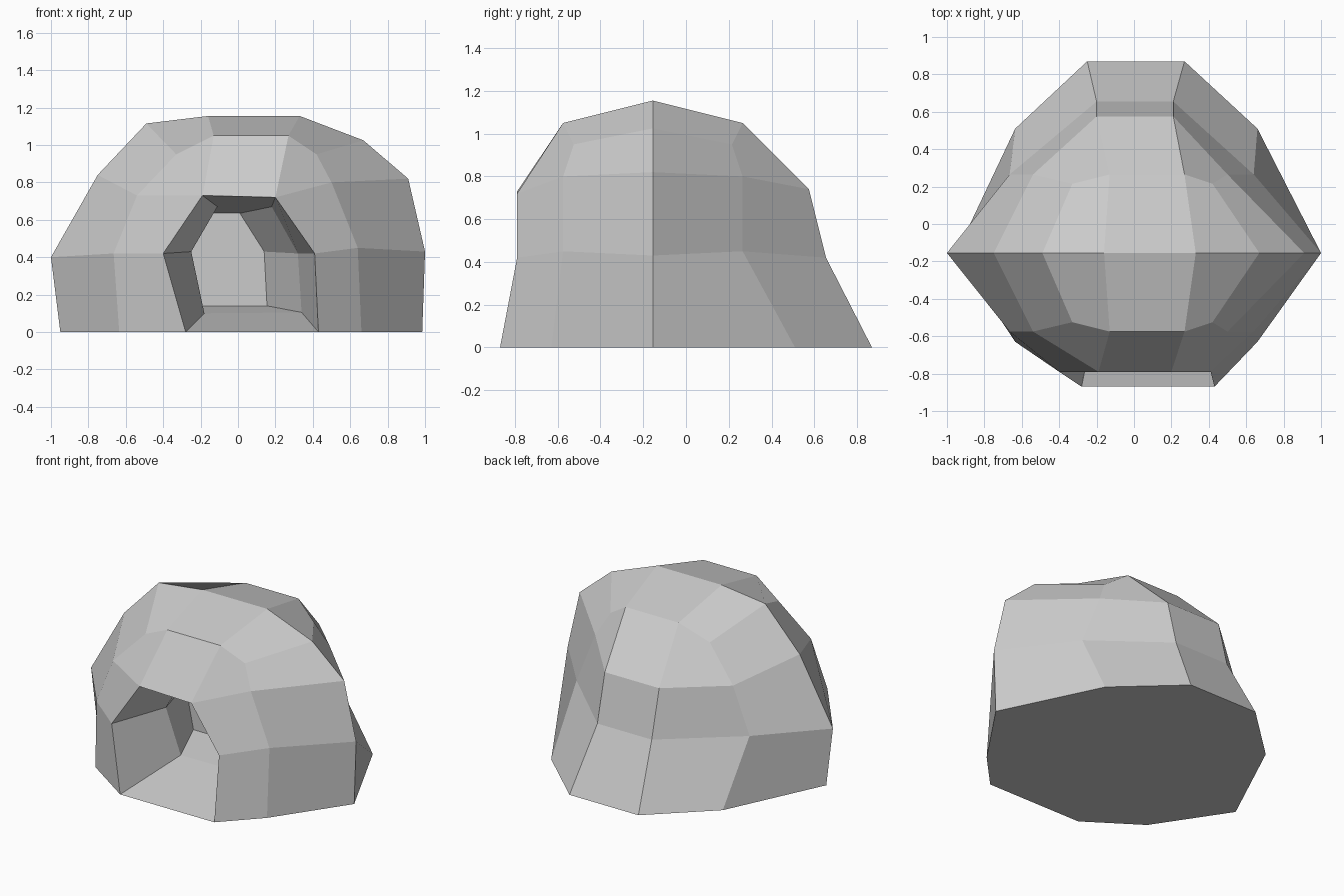
import bpy
import bmesh

if "Cube" in bpy.data.objects:
    bpy.data.objects.remove(bpy.data.objects["Cube"])

bm = bmesh.new()


def ring(points):
    return [bm.verts.new(p) for p in points]


def tube(a, b):
    # quads between two arches with the same point count
    for i in range(len(a) - 1):
        bm.faces.new((a[i], a[i + 1], b[i + 1], b[i]))


def taper(big, small):
    # joins a 10-point arch to a 6-point arch; two shoulder quads absorb the difference
    for outer, inner in (((0, 1), (1, 0)), ((1, 2), (2, 1)), ((2, 3, 4), (2,)),
                         ((4, 5), (3, 2)), ((5, 6, 7), (3,)),
                         ((7, 8), (4, 3)), ((8, 9), (5, 4))):
        bm.faces.new([big[i] for i in outer] + [small[i] for i in inner])


# widest arch (x, z), just in front of the middle
crown = [(-.95, 0), (-1, .40), (-.75, .84), (-.49, 1.115), (-.16, 1.155),
         (.33, 1.155), (.67, 1.025), (.91, .82), (1, .43), (.985, 0)]
mid = ring([(x, -.155, z) for x, z in crown])

# shoulder arch (x, z) with its distance from the widest arch, used front and back
shoulder = [(-.635, 0), (-.665, .42), (-.54, .73), (-.33, .95), (-.13, 1.05),
            (.27, 1.05), (.42, .95), (.50, .80), (.64, .45), (.66, 0)]
depth = [.475, .42, .42, .37, .42, .42, .37, .42, .42, .475]
front = ring([(x, -.155 - d, z) for (x, z), d in zip(shoulder, depth)])
back = ring([(x, -.155 + (.665 if z == 0 else d), z)
             for (x, z), d in zip(shoulder, depth)])

# cave mouth and the back buttress
mouth = ring([(-.28, -.87, 0), (-.40, -.79, .42), (-.19, -.79, .73),
              (.20, -.79, .72), (.41, -.79, .42), (.43, -.87, 0)])
rear = ring([(-.25, .87, 0), (-.20, .655, .42), (-.20, .575, .74),
             (.21, .575, .74), (.21, .655, .42), (.27, .87, 0)])

# tunnel arches, bending to the left as they go in
throat = ring([(-.18, -.36, .10), (-.25, -.42, .43), (-.11, -.42, .67),
               (.18, -.42, .67), (.32, -.42, .42), (.34, -.36, .105)])
end = ring([(-.28, -.08, .14), (-.34, -.08, .43), (-.22, -.08, .635),
            (.01, -.08, .635), (.14, -.08, .43), (.155, -.08, .14)])

# outer shell
tube(mid, front)
tube(mid, back)
taper(front, mouth)
taper(back, rear)
bm.faces.new((rear[0], rear[1], rear[4], rear[5]))
bm.faces.new((rear[1], rear[2], rear[3], rear[4]))

# tunnel walls, floor ramp and end wall
for a, b in ((mouth, throat), (throat, end)):
    tube(a, b)
    bm.faces.new((a[0], a[5], b[5], b[0]))
bm.faces.new(end)

# flat underside
bm.faces.new((mid[0], front[0], mouth[0], mouth[5], front[9],
              mid[9], back[9], rear[5], rear[0], back[0]))

bmesh.ops.recalc_face_normals(bm, faces=bm.faces)
mesh = bpy.data.meshes.new("cave_rock")
bm.to_mesh(mesh)
bm.free()
rock = bpy.data.objects.new("cave_rock", mesh)
bpy.context.collection.objects.link(rock)
